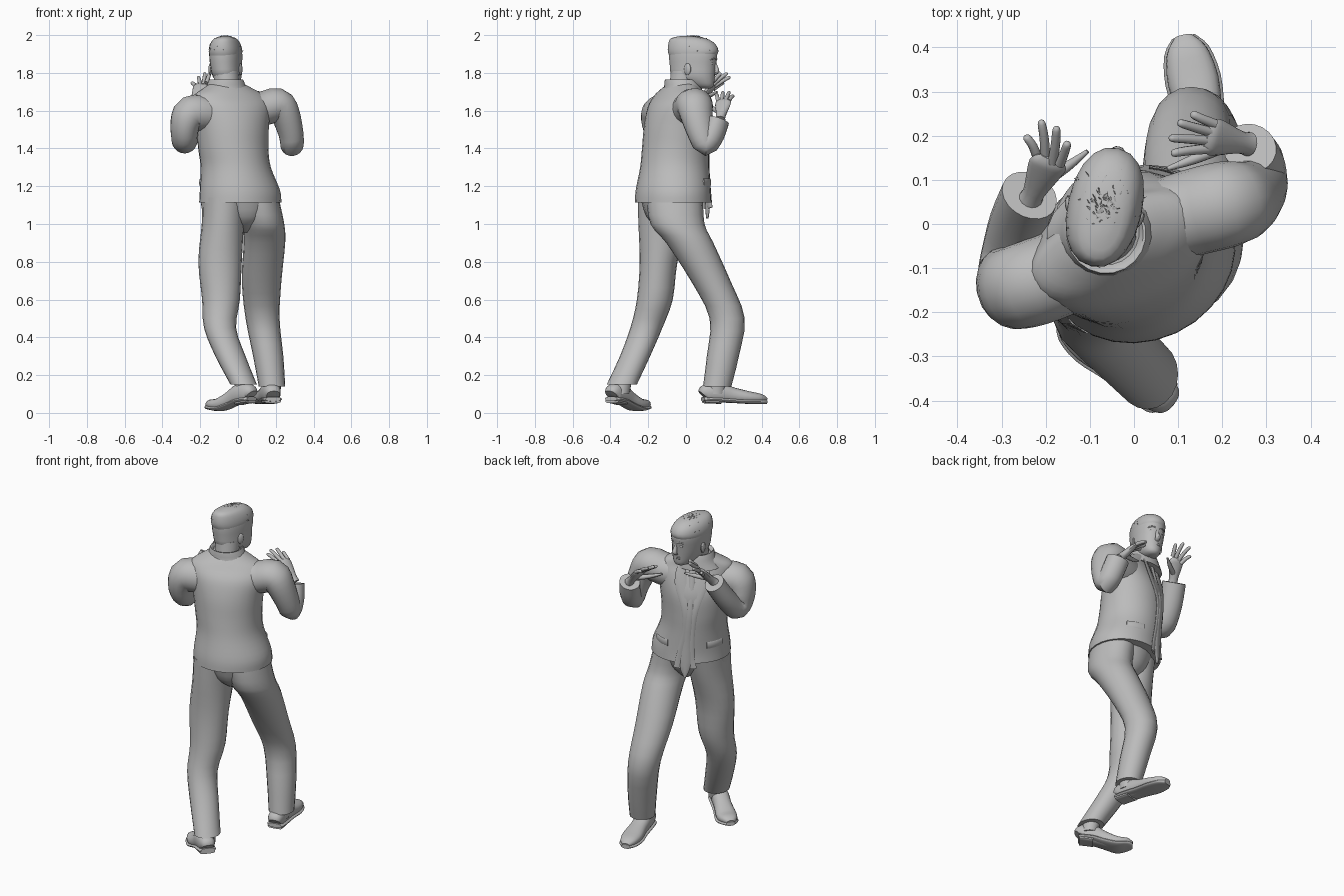
import bpy, bmesh, math, random
from mathutils import Vector

cube = bpy.data.objects.get("Cube")
if cube:
    bpy.data.objects.remove(cube, do_unlink=True)

grey = bpy.data.materials.new("plain_grey")
grey.use_nodes = True
grey.diffuse_color = (0.5, 0.5, 0.5, 1)
grey.node_tree.nodes["Principled BSDF"].inputs["Base Color"].default_value = (0.5, 0.5, 0.5, 1)
parts = []


def finish(name, bm):
    bmesh.ops.recalc_face_normals(bm, faces=bm.faces)
    mesh = bpy.data.meshes.new(name)
    bm.to_mesh(mesh)
    bm.free()
    mesh.materials.append(grey)
    obj = bpy.data.objects.new(name, mesh)
    bpy.context.collection.objects.link(obj)
    parts.append(obj)
    return obj


def smooth_rings(rings, steps):
    """Catmull-Rom interpolation of (x, y, z, rx, ry) rings."""
    out = []
    last = len(rings) - 1
    for i in range(last):
        a, b, c, d = (rings[max(0, min(last, i + k))] for k in (-1, 0, 1, 2))
        for s in range(steps):
            t = s / steps
            out.append([q + 0.5 * t * (r - p + t * (2*p - 5*q + 4*r - w + t * (3*(q - r) + w - p)))
                        for p, q, r, w in zip(a, b, c, d)])
    return out + [list(rings[-1])]


def loft(name, rings, yaw=0, level=False, steps=3, sides=20, power=1.0):
    """Skin elliptical rings; level rings stay horizontal, others follow the path."""
    path = smooth_rings(rings, steps)
    yaw = math.radians(yaw)
    side = Vector((math.cos(yaw), math.sin(yaw), 0))
    bm = bmesh.new()
    loops = []
    for i, (x, y, z, rx, ry) in enumerate(path):
        ahead, behind = path[min(i + 1, len(path) - 1)], path[max(i - 1, 0)]
        t = Vector((0, 0, 1)) if level else (Vector(ahead[:3]) - Vector(behind[:3])).normalized()
        side = (side - t * side.dot(t)).normalized()
        other = t.cross(side)
        loop = []
        for k in range(sides):
            a = math.tau * k / sides
            c, s = (math.copysign(abs(v) ** power, v) for v in (math.cos(a), math.sin(a)))
            loop.append(bm.verts.new(Vector((x, y, z)) + side * c * max(rx, .001) + other * s * max(ry, .001)))
        loops.append(loop)
    for a, b in zip(loops, loops[1:]):
        for k in range(sides):
            n = (k + 1) % sides
            bm.faces.new((a[k], a[n], b[n], b[k]))
    bm.faces.new(loops[0])
    bm.faces.new(loops[-1])
    return finish(name, bm)


def ball(name, pos, size, yaw=0):
    x, y, z = pos
    rx, ry, rz = size
    rings = [(x, y, z + rz * math.sin(a), rx * math.cos(a), ry * math.cos(a))
             for a in (math.pi * (k / 8 - .5) for k in range(9))]
    return loft(name, rings, yaw, True, 1, 14)


# Trouser legs, left striding forward and right trailing
loft("left_trouser_leg", [
    (.105, -.06, 1.14, .11, .15), (.135, -.045, 1.0, .11, .143), (.14, .02, .9, .11, .125),
    (.125, .13, .7, .105, .105), (.13, .218, .5, .09, .093), (.16, .195, .3, .08, .085),
    (.18, .165, .14, .07, .075)], level=True)
loft("right_trouser_leg", [
    (-.07, -.105, 1.14, .12, .15), (-.08, -.12, 1.0, .112, .132), (-.095, -.145, .8, .115, .10),
    (-.09, -.165, .6, .10, .095), (-.095, -.21, .45, .085, .085), (-.04, -.27, .3, .08, .08),
    (.03, -.34, .15, .07, .08)], level=True)
loft("trouser_seat", [(.03, -.06, .955, .02, .04), (.03, -.07, .985, .07, .085),
                      (.025, -.075, 1.04, .13, .135), (.02, -.075, 1.14, .185, .165)], 18, True)


# Shoes: rounded upper, flat sole and heel block
def shoe(name, heel, toe, heel_z, ball_z, toe_z):
    h, t = Vector((*heel, heel_z)), Vector((*toe, toe_z))
    way = t - h
    turn = math.degrees(math.atan2(way.y, way.x)) - 90
    shape = [(-.02, .035, .03), (.04, .045, .048), (.25, .05, .052), (.45, .05, .042),
             (.7, .058, .033), (.9, .046, .025), (1.0, .02, .013)]

    def spot(f):
        sag = ball_z - (heel_z + toe_z) / 2
        return h + way * f + Vector((0, 0, sag * max(0, 1 - abs(f - .68) / .45)))

    loft(name + "_upper", [(*(spot(f) + Vector((0, 0, b * .7))), w, b) for f, w, b in shape],
         turn, steps=3, power=.85)
    loft(name + "_sole", [(*spot(f), w + .006, .012) for f, w, b in shape], turn, power=.8)
    loft(name + "_heel", [(*(spot(f) - Vector((0, 0, .01))), .044, .012)
                          for f in (0, .13, .26)], turn, power=.6)


shoe("left_shoe", (.185, .095), (.112, .425), .073, .062, .06)
shoe("right_shoe", (.068, -.392), (-.16, -.205), .074, .028, .04)
loft("left_ankle", [(.18, .165, .2, .05, .05), (.18, .16, .1, .045, .05)], level=True)
loft("right_ankle", [(.02, -.33, .2, .05, .05), (.035, -.35, .1, .045, .05)], level=True)

# Jacket body, twisted to the figure's right
TURN = 25
body = [(.012, -.068, 1.115, .222, .198), (.01, -.068, 1.18, .216, .194),
        (-.012, -.06, 1.3, .187, .182), (-.025, -.055, 1.4, .188, .176),
        (-.03, -.05, 1.52, .20, .166), (-.03, -.05, 1.62, .215, .135),
        (-.045, -.045, 1.68, .20, .10), (-.055, -.03, 1.72, .135, .085),
        (-.06, -.02, 1.75, .08, .065)]
loft("jacket_body", body, TURN, True, 4, 28)
loft("jacket_side_vent", [(-.155, -.13, 1.2, .03, .06), (-.15, -.13, 1.12, .04, .07),
                          (-.15, -.13, 1.06, .035, .05)], TURN, True)


def on_body(angle, z, lift=.002):
    """Point on the jacket at an angle away from its front centre line."""
    z_ring = max(body[0][2], z)
    a, b = next((p, q) for p, q in zip(body, body[1:]) if q[2] >= z_ring)
    f = (z_ring - a[2]) / (b[2] - a[2])
    x, y, _, rx, ry = (p + (q - p) * f for p, q in zip(a, b))
    ang, yaw = math.radians(angle), math.radians(TURN)
    u, v = (rx + lift) * math.sin(ang), (ry + lift) * math.cos(ang)
    return (x + u * math.cos(yaw) - v * math.sin(yaw), y + u * math.sin(yaw) + v * math.cos(yaw), z)


# Jacket fronts, lapels and pocket flaps
for label, s in (("left", 1), ("right", -1)):
    edge = [(26, 1.70, .018), (16, 1.6, .036), (7, 1.45, .024), (6, 1.3, .018), (8, 1.16, .022), (11, 1.085, .024)]
    loft(label + "_jacket_front", [(*on_body(s * a, z), w, .006) for a, z, w in edge], TURN, sides=10)
    flap = [(*on_body(s * a, 1.22), .004, .02) for a in (32, 42, 52, 62)]
    loft(label + "_pocket_flap", flap, TURN + 90, sides=8)
loft("tie", [(*on_body(0, z), w, .007) for z, w in
             ((1.69, .02), (1.64, .018), (1.45, .02), (1.25, .024), (1.1, .03), (1.03, .006))],
     TURN, sides=8)
loft("jacket_collar", [(-.06, -.02, 1.68, .14, .11), (-.062, -.017, 1.72, .11, .1),
                       (-.063, -.022, 1.765, .09, .09), (-.063, -.018, 1.75, .075, .075)], 10, True)

# Sleeves: padded shoulders running out of the back, then sharply bent elbows
loft("right_sleeve", [
    (-.07, -.065, 1.585, .09, .10), (-.17, -.112, 1.585, .098, .096), (-.25, -.14, 1.585, .097, .094),
    (-.28, -.142, 1.53, .092, .078), (-.284, -.12, 1.465, .082, .07), (-.28, -.075, 1.445, .065, .068),
    (-.262, .0, 1.53, .06, .068), (-.237, .065, 1.635, .058, .066)], TURN + 90)
loft("left_sleeve", [
    (.05, .0, 1.60, .095, .10), (.13, .025, 1.61, .098, .092), (.21, .045, 1.63, .098, .09),
    (.25, .055, 1.58, .088, .078), (.28, .08, 1.48, .072, .066), (.286, .105, 1.42, .06, .062),
    (.278, .145, 1.475, .058, .064), (.262, .172, 1.55, .056, .064)], TURN + 90)


# Hands with spread fingers
def hand(name, wrist, palm, thumb, tips, across):
    w, p = Vector(wrist), Vector(palm)
    out = (p - w).normalized()
    turn = math.degrees(math.atan2(across.y, across.x))
    loft(name + "_palm", [(*(w - out * .03), .028, .026), (*w, .026, .022), (*p, .042, .018),
                          (*(p + out * .025), .04, .015), (*(p + out * .04), .026, .006)], turn, sides=14)
    loft(name + "_thumb", [(*(w + out * .015), .015, .015), (*(w.lerp(Vector(thumb), .6)), .012, .012),
                           (*thumb, .005, .005)], sides=10)
    for k, tip in enumerate(tips):
        tip = Vector(tip)
        root = p + out * .025 + across * (k - 1.5) * .02
        loft(f"{name}_finger_{k + 1}", [
            (*root, .0115, .0115), (*(root.lerp(tip, .5) + out * .006), .0105, .0105),
            (*root.lerp(tip, .92), .009, .009), (*tip, .003, .003)], sides=10)


hand("right_hand", (-.225, .075, 1.655), (-.2, .125, 1.712), (-.105, .165, 1.70),
     [(-.15, .185, 1.80), (-.175, .22, 1.80), (-.21, .235, 1.78), (-.245, .20, 1.75)],
     Vector((-.75, .15, -.5)).normalized())
hand("left_hand", (.24, .185, 1.575), (.19, .195, 1.63), (.075, .125, 1.63),
     [(.085, .16, 1.69), (.08, .195, 1.70), (.10, .23, 1.70), (.13, .25, 1.68)],
     Vector((.3, .9, .1)).normalized())

# Neck and head
FACE = -13
loft("neck", [(-.06, -.035, 1.66, .066, .068), (-.06, -.02, 1.74, .066, .068),
              (-.064, -.005, 1.81, .068, .075)], FACE, True)
loft("head", [
    (-.045, .105, 1.718, .02, .025), (-.048, .082, 1.733, .046, .066), (-.057, .04, 1.78, .072, .114),
    (-.063, .036, 1.84, .08, .124), (-.065, .038, 1.9, .083, .13), (-.067, .033, 1.95, .074, .118),
    (-.067, .015, 1.982, .046, .08), (-.067, .0, 1.992, .012, .02)], FACE, True, power=.9)


def on_face(u, v, z):
    """Point offset sideways and forwards from the head centre."""
    a = math.radians(FACE)
    return (-.065 + u * math.cos(a) - v * math.sin(a), .04 + u * math.sin(a) + v * math.cos(a), z)


loft("nose", [(*on_face(0, .112, 1.865), .008, .008), (*on_face(0, .12, 1.83), .011, .012),
              (*on_face(0, .128, 1.808), .016, .012), (*on_face(0, .112, 1.795), .012, .008)], FACE, sides=12)
for label, z in (("upper_lip", 1.778), ("lower_lip", 1.768)):
    ball(label, on_face(0, .104, z), (.024, .011, .006), FACE)
for label, s in (("left", 1), ("right", -1)):
    ball(label + "_eye", on_face(s * .03, .106, 1.85), (.014, .009, .008), FACE)
    loft(label + "_brow", [(*on_face(s * u, v, z), .006, .005) for u, v, z in
                           ((.012, .119, 1.869), (.03, .116, 1.875), (.05, .1, 1.868))], 90, sides=8)
    ball(label + "_ear", on_face(s * .08, -.015, 1.82), (.01, .022, .032), FACE - s * 20)

# Cropped hair: cap with a blunt fringe and short flat tufts
loft("hair_cap", [(-.066, .035, 1.885, .08, .124), (-.066, .038, 1.915, .084, .137),
                  (-.067, .03, 1.955, .075, .126), (-.067, .012, 1.984, .052, .092),
                  (-.067, .0, 1.996, .012, .02)], FACE, True, power=.9)
random.seed(4)
bm = bmesh.new()
for _ in range(240):
    a, e = random.uniform(0, math.tau), random.uniform(.15, 1.5)
    n = Vector(on_face(.08 * math.cos(a) * math.cos(e), .132 * math.sin(a) * math.cos(e) - .01,
                       1.9 + .095 * math.sin(e)))
    out = (n - Vector((-.065, .03, 1.87))).normalized()
    lean = Vector((random.uniform(-1, 1), random.uniform(-.3, 1.2), 0)) * .012
    wide = out.cross(Vector((random.random(), random.random(), .3))).normalized() * .005
    base = [bm.verts.new(n + d) for d in (wide, -wide, out.cross(wide) * .6)]
    tip = bm.verts.new(n + out * .005 + lean)
    for i in range(3):
        bm.faces.new((base[i], base[(i + 1) % 3], tip))
finish("hair_tufts", bm)

# Smooth shading with crisp hems
bpy.ops.object.select_all(action="DESELECT")
for obj in parts:
    obj.select_set(True)
bpy.context.view_layer.objects.active = parts[0]
bpy.ops.object.shade_smooth_by_angle(angle=math.radians(40))
